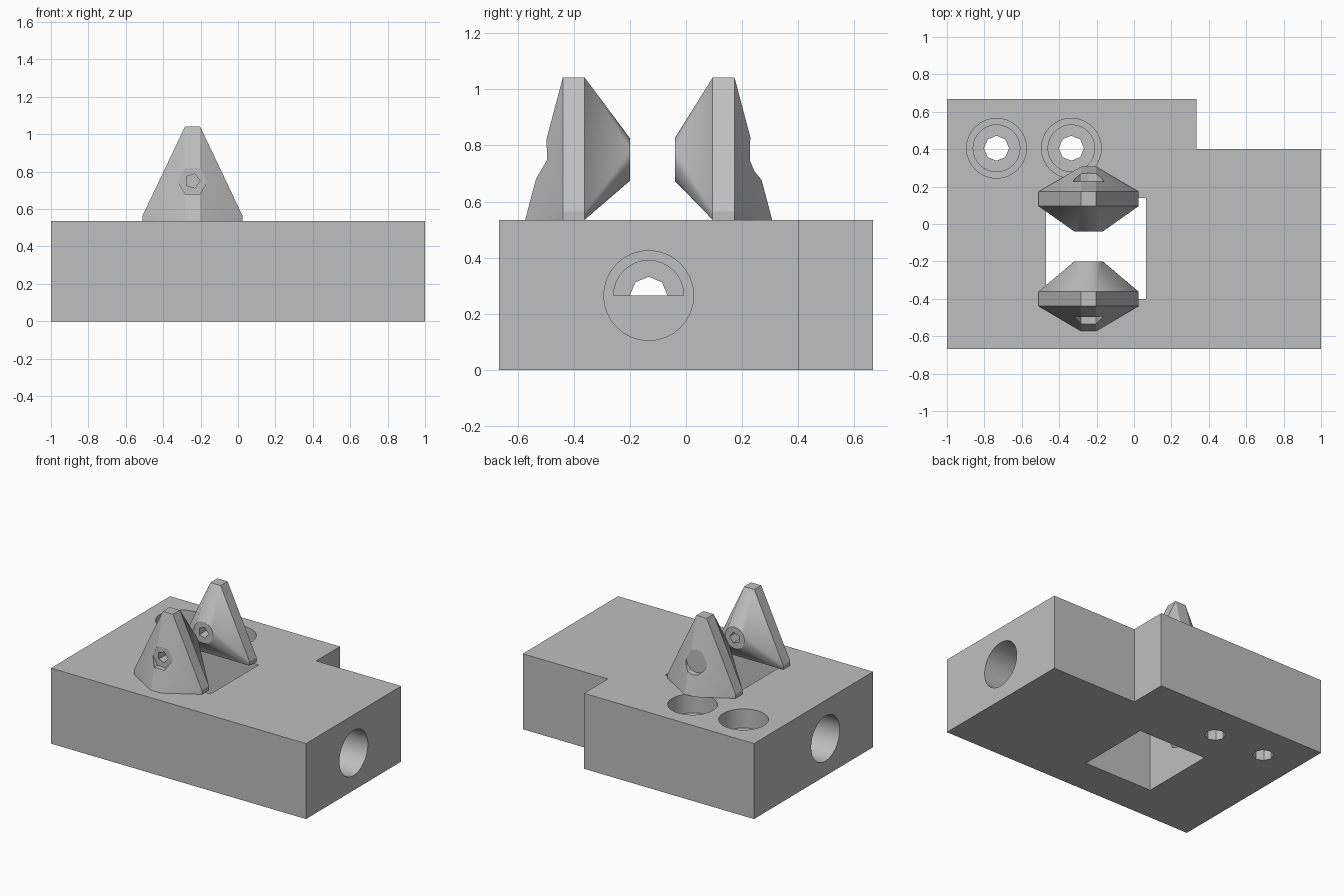
import bpy, bmesh
from math import cos, sin, pi, radians
from mathutils import Vector

cube = bpy.data.objects.get("Cube")
if cube:
    bpy.data.objects.remove(cube, do_unlink=True)

grey = bpy.data.materials.new("plain_grey")
grey.use_nodes = True
colour = (0.52, 0.52, 0.52, 1)
grey.diffuse_color = colour
grey.node_tree.nodes["Principled BSDF"].inputs["Base Color"].default_value = colour

TOP = 0.535      # top of the block
CX = -0.243      # centre of the lugs
PIN_Z = 0.75     # height of the pin through the lugs
MID_Y = -0.133   # line midway between the lugs


def add_object(name, bm):
    bmesh.ops.recalc_face_normals(bm, faces=bm.faces)
    mesh = bpy.data.meshes.new(name)
    bm.to_mesh(mesh)
    bm.free()
    obj = bpy.data.objects.new(name, mesh)
    obj.data.materials.append(grey)
    bpy.context.collection.objects.link(obj)
    return obj


def place(u, v, w, axis):
    """Point with profile coordinates u, v and distance w along the axis."""
    return {"x": (w, u, v), "y": (u, w, v), "z": (u, v, w)}[axis]


def prism(name, profile, axis, start, end):
    bm = bmesh.new()
    face = bm.faces.new([bm.verts.new(place(u, v, start, axis)) for u, v in profile])
    move = Vector(place(0, 0, end - start, axis))
    new = bmesh.ops.extrude_face_region(bm, geom=[face], use_keep_orig=True)["geom"]
    bmesh.ops.translate(bm, vec=move, verts=[g for g in new if isinstance(g, bmesh.types.BMVert)])
    return add_object(name, bm)


def ring(u, v, radius, sides, half=False):
    """Regular polygon, or only its upper half."""
    count = sides // 2 + 1 if half else sides
    return [(u + radius * cos(2 * pi * i / sides), v + radius * sin(2 * pi * i / sides))
            for i in range(count)]


def rect(u0, v0, u1, v1):
    return [(u0, v0), (u1, v0), (u1, v1), (u0, v1)]


def cut(obj, profile, axis, start, end):
    cutter = prism("cutter", profile, axis, start, end)
    mod = obj.modifiers.new("cut", "BOOLEAN")
    mod.operation = "DIFFERENCE"
    mod.solver = "EXACT"
    mod.object = cutter
    bpy.context.view_layer.objects.active = obj
    bpy.ops.object.modifier_apply(modifier=mod.name)
    bpy.data.objects.remove(cutter, do_unlink=True)


def smooth(obj):
    bpy.ops.object.select_all(action="DESELECT")
    obj.select_set(True)
    bpy.context.view_layer.objects.active = obj
    bpy.ops.object.shade_smooth_by_angle(angle=radians(25))


# Block with a notched corner and a square window
block = prism("block", [(-1, -0.667), (1, -0.667), (1, 0.4), (0.333, 0.4),
                        (0.333, 0.667), (-1, 0.667)], "z", 0, TOP)
cut(block, rect(-0.47, -0.4, 0.065, 0.14), "z", -0.1, TOP + 0.1)

# Stepped screw holes from above
for x in (-0.735, -0.335):
    for radius, sides, floor in ((0.16, 32, 0.4), (0.125, 32, 0.27), (0.067, 8, -0.1)):
        cut(block, ring(x, 0.405, radius, sides), "z", floor, TOP + 0.1)

# Stepped side bores into the window, half closed on the left
for radius, sides, left_end, right_end in ((0.16, 32, 0.4, -0.75), (0.125, 32, 0.2, -0.6),
                                           (0.067, 8, -0.1, -0.3)):
    cut(block, ring(MID_Y, 0.265, radius, sides, radius < 0.15), "x", left_end, 1.1)
    cut(block, ring(MID_Y, 0.265, radius, sides), "x", -1.1, right_end)
smooth(block)


def lug(name, side, tip):
    """Hull of a tapered plate, an inner boss and an outer foot."""
    inner, outer, foot = (MID_Y + side * d for d in (0.228, 0.306, 0.44))
    plate = [(s * w, z) for w, z in ((0.267, TOP), (0.267, 0.565), (0.04, 1.042)) for s in (-1, 1)]
    points = [(CX + x, y, z) for x, z in plate for y in (inner, outer)]
    points += [(CX + s * 0.04, foot, TOP) for s in (-1, 1)]
    points += [(x, tip, z) for x, z in ring(CX, PIN_Z, 0.076, 24)]
    bm = bmesh.new()
    for p in points:
        bm.verts.new(p)
    bmesh.ops.convex_hull(bm, input=bm.verts)
    bmesh.ops.dissolve_limit(bm, angle_limit=0.01, verts=bm.verts, edges=bm.edges)
    return add_object(name, bm)


# Front lug with a hexagonal recess and a through pin hole
front_lug = lug("front_lug", -1, -0.2)
cut(front_lug, ring(CX, PIN_Z, 0.08, 6), "y", -0.8, -0.495)
cut(front_lug, ring(CX, PIN_Z, 0.04, 5), "y", -0.9, 0)

# Back lug with a round recess and a blind pin hole
back_lug = lug("back_lug", 1, -0.04)
cut(back_lug, ring(CX, PIN_Z, 0.083, 12), "y", 0.228, 0.6)
cut(back_lug, ring(CX, PIN_Z, 0.04, 5), "y", -0.3, 0.16)

for part in (front_lug, back_lug):
    smooth(part)
